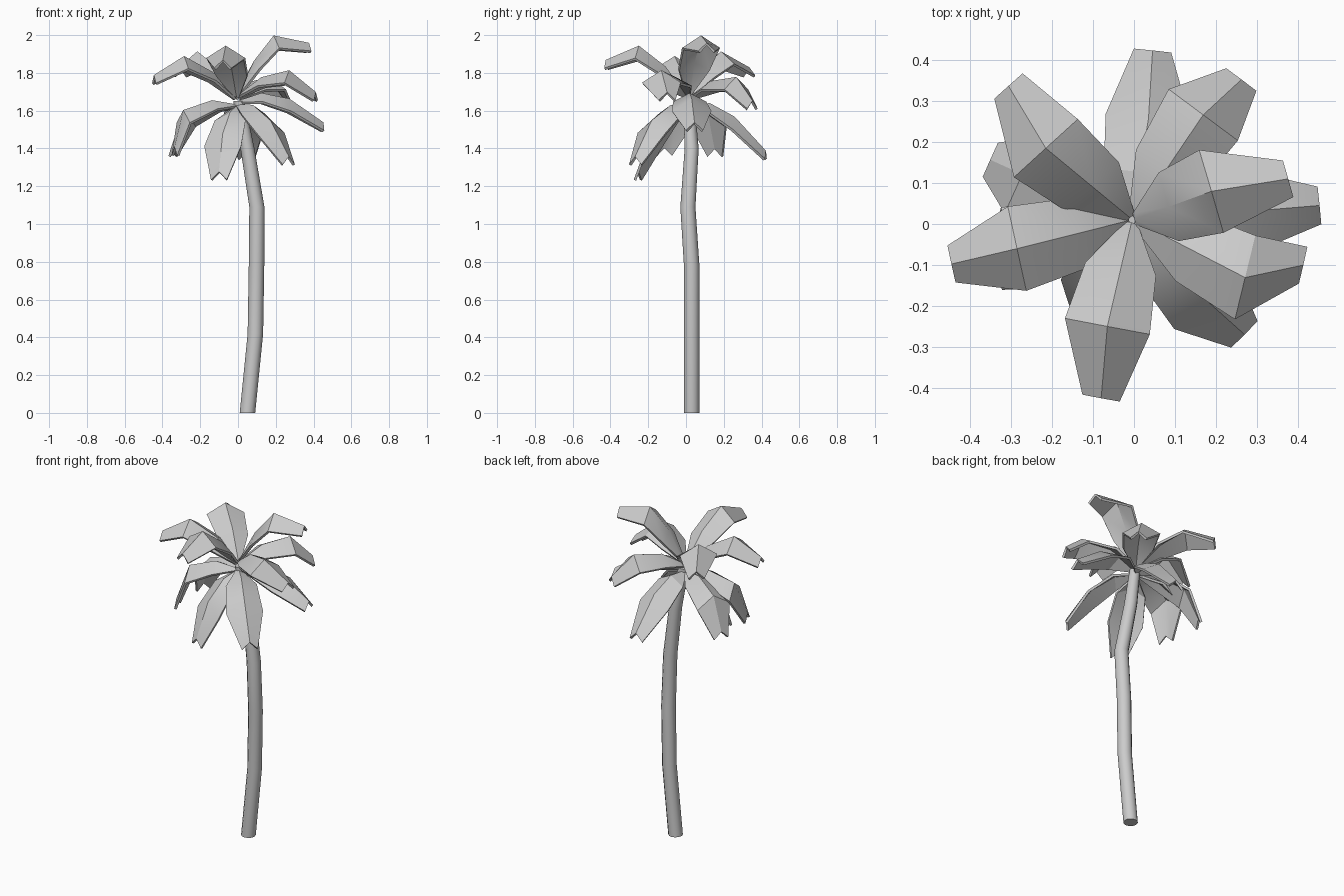
import bpy, bmesh, math
from mathutils import Vector

if "Cube" in bpy.data.objects:
    bpy.data.objects.remove(bpy.data.objects["Cube"])


def add_object(name, bm, angle, thickness=0):
    mesh = bpy.data.meshes.new(name)
    bm.to_mesh(mesh)
    bm.free()
    obj = bpy.data.objects.new(name, mesh)
    bpy.context.collection.objects.link(obj)
    bpy.ops.object.select_all(action='DESELECT')
    bpy.context.view_layer.objects.active = obj
    obj.select_set(True)
    if thickness:
        mod = obj.modifiers.new("thickness", 'SOLIDIFY')
        mod.thickness = thickness
        mod.offset = -0.4
        bpy.ops.object.modifier_apply(modifier=mod.name)
    bpy.ops.object.shade_smooth_by_angle(angle=math.radians(angle))


def build_trunk(path, sides=12):
    bm = bmesh.new()
    rings = []
    for x, y, z, r in path:
        rings.append([bm.verts.new((x + r * math.cos(2 * math.pi * i / sides),
                                    y + r * math.sin(2 * math.pi * i / sides), z))
                      for i in range(sides)])
    for a, b in zip(rings, rings[1:]):
        for i in range(sides):
            j = (i + 1) % sides
            bm.faces.new((a[i], a[j], b[j], b[i]))
    bm.faces.new(rings[0][::-1])
    bm.faces.new(rings[-1])
    add_object("trunk", bm, 40)


def build_frond(name, root_z, mid, tip):
    # Roof-shaped leaf: ridge with two drooping halves, blunt tip
    mid, tip = Vector(mid), Vector(tip)
    heading = Vector((tip.x, tip.y, 0)).normalized()
    root = Vector((-0.005, 0.01, root_z)) + heading * 0.01
    knee = root.lerp(mid, 0.45) + Vector((0, 0, 0.035))
    side = Vector((-heading.y, heading.x, 0))
    stations = [(root, 0.014, 0.008), (knee, 0.086, 0.045),
                (mid, 0.103, 0.065), (tip, 0.044, 0.042)]
    bm = bmesh.new()
    rows = []
    for p, w, drop in stations:
        down = Vector((0, 0, -drop))
        rows.append([bm.verts.new(p + side * w + down), bm.verts.new(p),
                     bm.verts.new(p - side * w + down)])
    for a, b in zip(rows, rows[1:]):
        for i in range(2):
            bm.faces.new((a[i], a[i + 1], b[i + 1], b[i]))
    add_object(name, bm, 28, thickness=0.014)


# Crooked trunk: x, y, z, radius
build_trunk([(0.05, 0.03, 0, 0.041), (0.092, 0.03, 0.42, 0.041),
             (0.098, 0.03, 0.78, 0.041), (0.10, 0.01, 1.09, 0.04),
             (0.05, 0.03, 1.40, 0.037), (0.005, 0.015, 1.65, 0.03)])

# Upper crown: root height, ridge bend, ridge tip
upper = [
    (1.67, (-0.285, -0.06, 1.885), (-0.443, -0.097, 1.785)),
    (1.68, (-0.215, 0.185, 1.91), (-0.305, 0.335, 1.825)),
    (1.69, (0.19, 0.08, 1.994), (0.375, 0.11, 1.955)),
    (1.67, (0.168, 0.265, 1.775), (0.26, 0.35, 1.65)),
    (1.68, (0.27, -0.13, 1.81), (0.41, -0.10, 1.695)),
    (1.68, (-0.065, -0.25, 1.94), (-0.08, -0.423, 1.865)),
]
# Lower, hanging crown
lower = [
    (1.65, (0.27, 0.03, 1.66), (0.45, 0.045, 1.535)),
    (1.63, (0.035, 0.255, 1.565), (0.045, 0.42, 1.385)),
    (1.63, (0.17, -0.18, 1.545), (0.267, -0.267, 1.355)),
    (1.62, (-0.08, -0.17, 1.475), (-0.10, -0.257, 1.275)),
    (1.63, (-0.27, 0.12, 1.585), (-0.347, 0.155, 1.40)),
    (1.63, (-0.287, -0.057, 1.60), (-0.333, -0.117, 1.405)),
]
for label, layer in (("upper_frond", upper), ("lower_frond", lower)):
    for n, spec in enumerate(layer, 1):
        build_frond(f"{label}_{n}", *spec)
